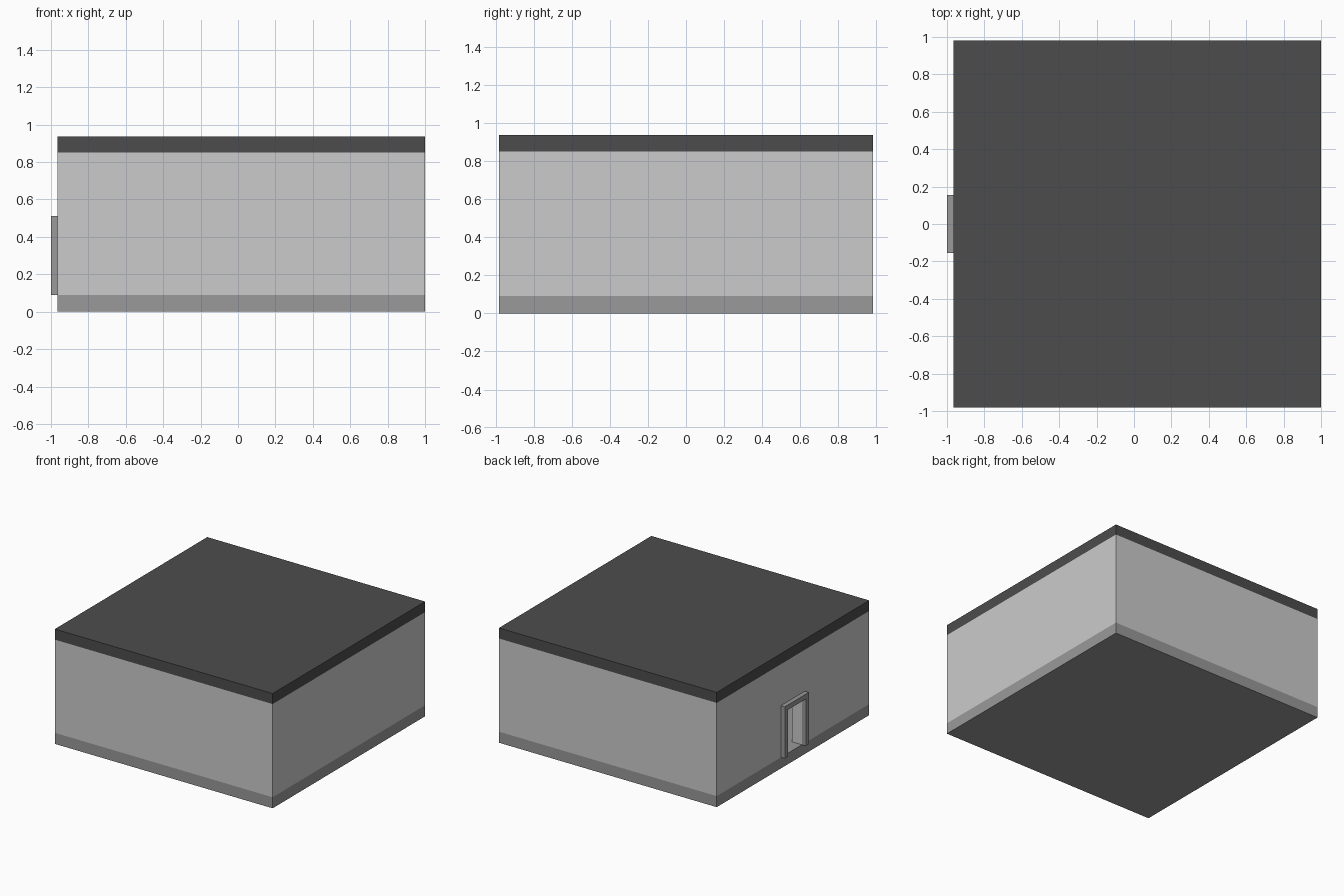
import bpy

if "Cube" in bpy.data.objects:
    bpy.data.objects.remove(bpy.data.objects["Cube"])

X0, X1, Y = -0.965, 1.0, 0.982       # building footprint
FLOOR, CEIL, TOP = 0.09, 0.85, 0.936  # slab, wall and roof levels
WALL = 0.088                          # wall thickness
DOOR_Y, DOOR_TOP, TRIM = 0.115, 0.472, 0.04


def material(name, grey):
    m = bpy.data.materials.new(name)
    m.diffuse_color = (grey, grey, grey, 1)
    m.use_nodes = True
    m.node_tree.nodes["Principled BSDF"].inputs["Base Color"].default_value = m.diffuse_color
    return m


def box(name, lo, hi, mat=None):
    bpy.ops.mesh.primitive_cube_add(size=1, location=[(a + b) / 2 for a, b in zip(lo, hi)])
    ob = bpy.context.object
    ob.name = name
    ob.scale = [b - a for a, b in zip(lo, hi)]
    bpy.ops.object.transform_apply(location=False, rotation=False, scale=True)
    if mat:
        ob.data.materials.append(mat)
    return ob


def cut(target, cutter):
    # Remaining faces keep the target's own material
    cutter.data.materials.append(target.data.materials[0])
    mod = target.modifiers.new(cutter.name, 'BOOLEAN')
    mod.operation = 'DIFFERENCE'
    mod.solver = 'EXACT'
    mod.object = cutter
    bpy.context.view_layer.objects.active = target
    bpy.ops.object.modifier_apply(modifier=mod.name)
    bpy.data.objects.remove(cutter, do_unlink=True)


dark = material("roof_grey", 0.073)
mid = material("slab_grey", 0.32)
light = material("wall_grey", 0.8)

# Floor and roof slabs
box("floor_slab", (X0, -Y, 0), (X1, Y, FLOOR), mid)
box("roof_slab", (X0, -Y, CEIL), (X1, Y, TOP), dark)

# Hollow walls with a doorway in the left side
walls = box("walls", (X0, -Y, FLOOR), (X1, Y, CEIL), light)
cut(walls, box("room_cutter", (X0 + WALL, -Y + WALL, FLOOR - 0.1),
               (X1 - WALL, Y - WALL, CEIL + 0.1)))
cut(walls, box("door_cutter", (X0 - 0.1, -DOOR_Y, FLOOR - 0.1),
               (X0 + WALL + 0.05, DOOR_Y, DOOR_TOP)))

# Door frame trim standing proud of the wall
frame = box("door_frame", (-1.0, -DOOR_Y - TRIM, FLOOR),
            (X0, DOOR_Y + TRIM, DOOR_TOP + TRIM), mid)
cut(frame, box("frame_cutter", (-1.1, -DOOR_Y, FLOOR - 0.1),
               (X0 + 0.1, DOOR_Y, DOOR_TOP)))
